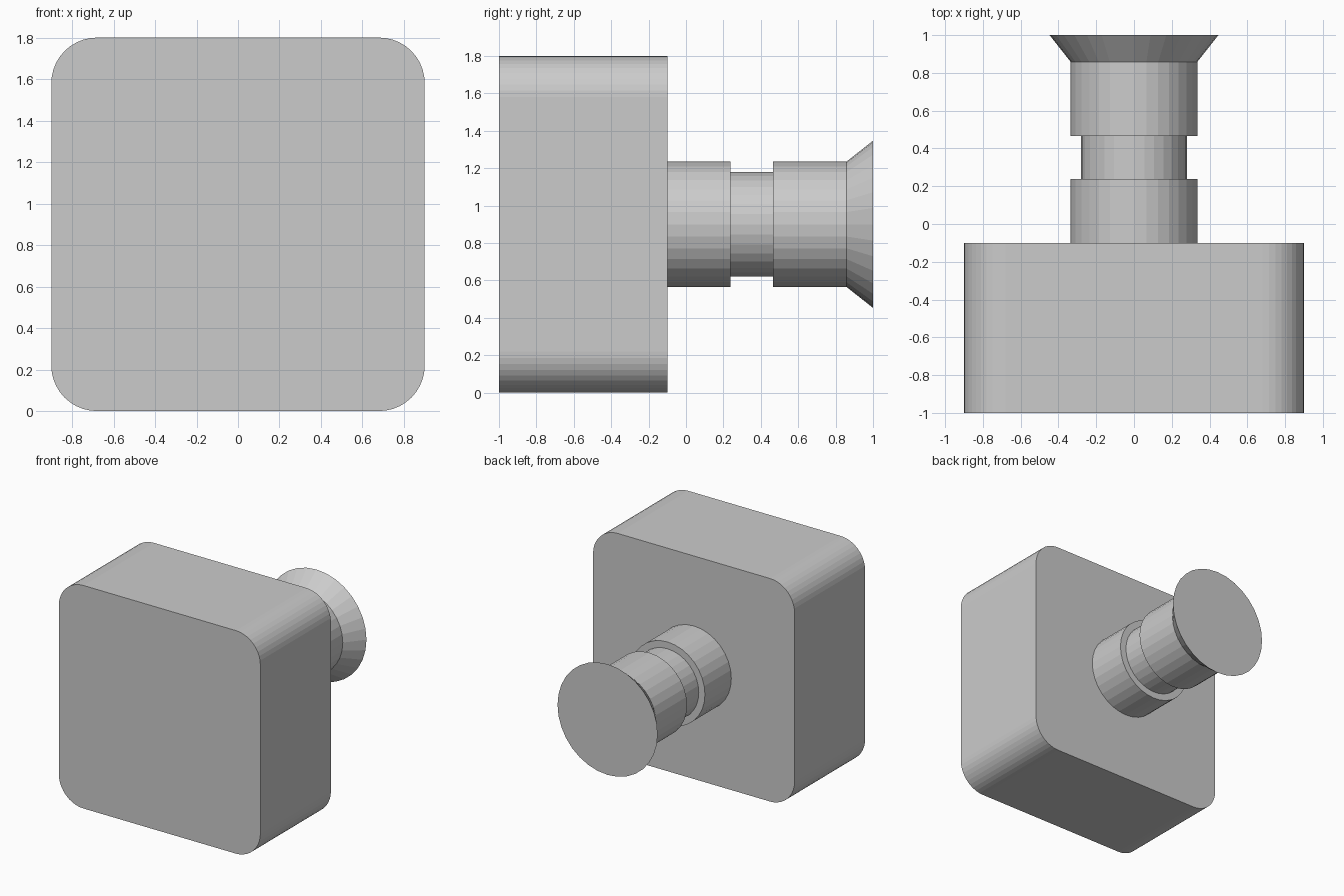
import bpy, bmesh
from math import sin, cos, pi

if "Cube" in bpy.data.objects:
    bpy.data.objects.remove(bpy.data.objects["Cube"])

AXIS_Z = 0.9


def make_object(name, bm):
    bmesh.ops.recalc_face_normals(bm, faces=bm.faces)
    mesh = bpy.data.meshes.new(name)
    bm.to_mesh(mesh)
    bm.free()
    obj = bpy.data.objects.new(name, mesh)
    bpy.context.collection.objects.link(obj)
    return obj


def rounded_block(name, half, y0, y1, radius, segments):
    """Square block with rounded corners, extruded along y."""
    bm = bmesh.new()
    ring = []
    inner = half - radius
    for q, (sx, sz) in enumerate([(1, 1), (-1, 1), (-1, -1), (1, -1)]):
        for i in range(segments + 1):
            a = (q + i / segments) * pi / 2
            ring.append(bm.verts.new((sx * inner + radius * cos(a), y0,
                                      AXIS_Z + sz * inner + radius * sin(a))))
    front = bm.faces.new(ring)
    ext = bmesh.ops.extrude_face_region(bm, geom=[front], use_keep_orig=True)
    verts = [v for v in ext["geom"] if isinstance(v, bmesh.types.BMVert)]
    bmesh.ops.translate(bm, verts=verts, vec=(0, y1 - y0, 0))
    return make_object(name, bm)


def turned_part(name, profile, sides=32):
    """Closed solid turned around the y axis from (radius, y) points."""
    bm = bmesh.new()
    rings = [[bm.verts.new((r * cos(2 * pi * i / sides), y,
                            AXIS_Z + r * sin(2 * pi * i / sides)))
              for i in range(sides)] for r, y in profile]
    for a, b in zip(rings, rings[1:]):
        for i in range(sides):
            j = (i + 1) % sides
            bm.faces.new((a[i], a[j], b[j], b[i]))
    bm.faces.new(rings[0])
    bm.faces.new(rings[-1])
    return make_object(name, bm)


# Rounded square front block
rounded_block("front_block", 0.9, -1.0, -0.1, 0.22, 10)

# Rear stem with a groove and a flared end
turned_part("rear_stem", [(0.335, -0.1), (0.335, 0.237), (0.28, 0.237),
                          (0.28, 0.466), (0.335, 0.466), (0.335, 0.858),
                          (0.447, 1.0)])
